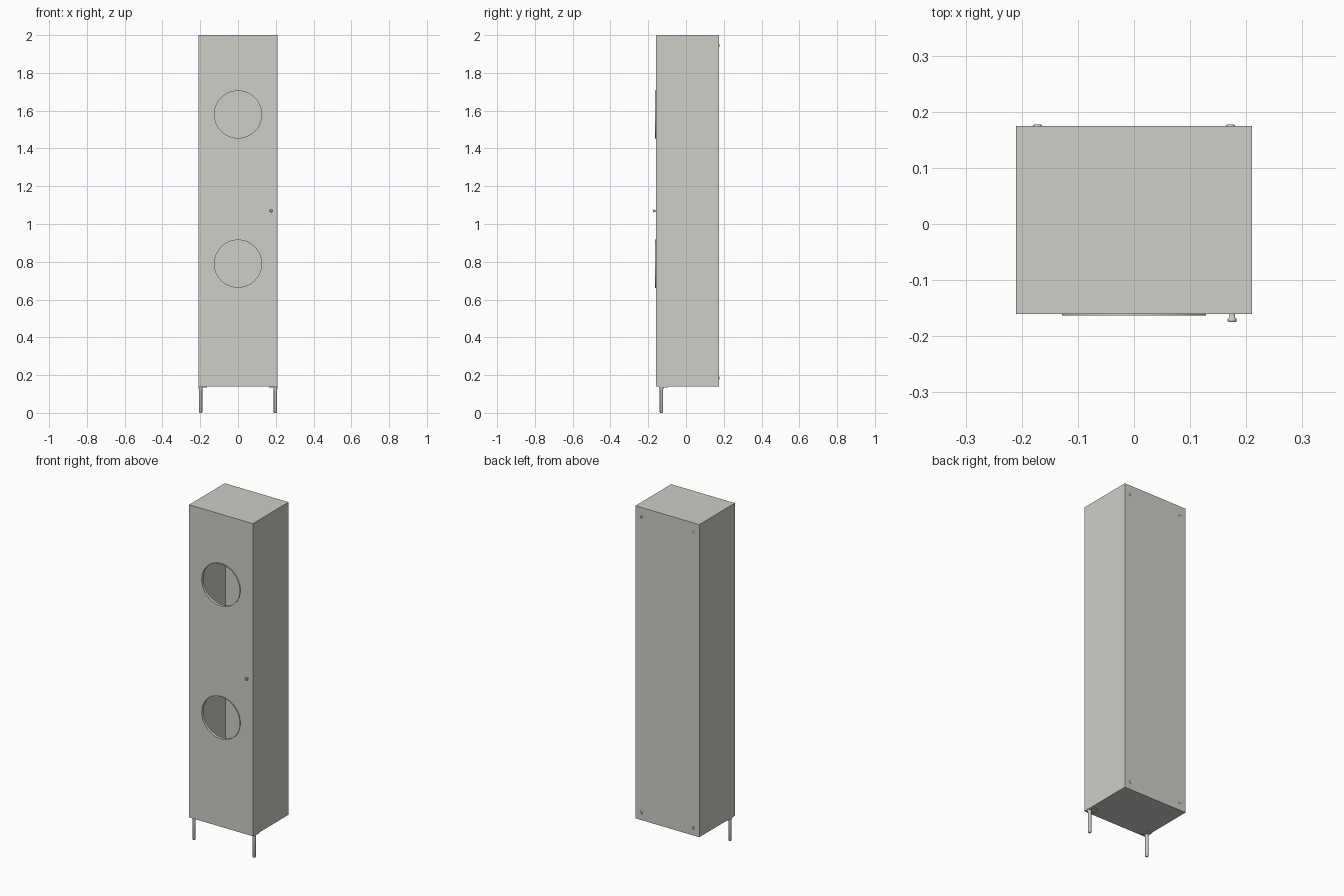
import bpy, bmesh, math
from mathutils import Matrix, Vector

if "Cube" in bpy.data.objects:
    bpy.data.objects.remove(bpy.data.objects["Cube"])


def material(name, rgb):
    m = bpy.data.materials.new(name)
    m.diffuse_color = (*rgb, 1)
    m.use_nodes = True
    m.node_tree.nodes["Principled BSDF"].inputs["Base Color"].default_value = m.diffuse_color
    return m


PAINT = material("warm_grey_paint", (0.62, 0.62, 0.575))


def add_object(name, bm):
    bmesh.ops.recalc_face_normals(bm, faces=bm.faces)
    me = bpy.data.meshes.new(name)
    bm.to_mesh(me)
    bm.free()
    me.materials.append(PAINT)
    ob = bpy.data.objects.new(name, me)
    bpy.context.collection.objects.link(ob)
    return ob


def box(name, lo, hi):
    bm = bmesh.new()
    lo, hi = Vector(lo), Vector(hi)
    bmesh.ops.create_cube(bm, size=1, matrix=Matrix.Translation((lo + hi) / 2)
                          @ Matrix.Diagonal((*(hi - lo), 1)))
    return add_object(name, bm)


def lathe(name, profile, matrix, sides=16):
    """Spin (radius, height) points round local z."""
    bm = bmesh.new()
    rings = []
    for r, z in profile:
        rings.append([bm.verts.new(matrix @ Vector((r * math.cos(a), r * math.sin(a), z)))
                      for a in (2 * math.pi * i / sides for i in range(sides))])
    for a, b in zip(rings, rings[1:]):
        for i in range(sides):
            j = (i + 1) % sides
            bm.faces.new((a[i], a[j], b[j], b[i]))
    bm.faces.new(rings[0])
    bm.faces.new(rings[-1])
    ob = add_object(name, bm)
    for p in ob.data.polygons:
        p.use_smooth = len(p.vertices) == 4
    return ob


W, FRONT, BACK, LOW, TOP, T = 0.21, -0.16, 0.175, 0.14, 2.0, 0.014
DOOR_BACK = FRONT + T
HOLES, HOLE_R = (0.79, 1.58), 0.125

# Hollow carcass
for s, side in ((-1, "left"), (1, "right")):
    xs = sorted((s * W, s * (W - T)))
    box(side + "_side", (xs[0], DOOR_BACK, LOW), (xs[1], BACK, TOP))
box("top_panel", (-W + T, DOOR_BACK, TOP - T), (W - T, BACK, TOP))
box("bottom_panel", (-W + T, DOOR_BACK, LOW), (W - T, BACK, LOW + T))
box("back_panel", (-W + T, BACK - T, LOW + T), (W - T, BACK, TOP - T))

# Door with two round openings
cu = bpy.data.curves.new("door_outline", 'CURVE')
cu.dimensions, cu.fill_mode, cu.extrude = '2D', 'BOTH', T / 2


def outline(points):
    sp = cu.splines.new('POLY')
    sp.points.add(len(points) - 1)
    for p, (x, y) in zip(sp.points, points):
        p.co = (x, y, 0, 1)
    sp.use_cyclic_u = True


outline([(-W, LOW), (W, LOW), (W, TOP), (-W, TOP)])
for z in HOLES:
    outline([(HOLE_R * math.cos(i * math.pi / 24), z + HOLE_R * math.sin(i * math.pi / 24))
             for i in range(48)])
tmp = bpy.data.objects.new("door_outline", cu)
bpy.context.collection.objects.link(tmp)
bpy.context.view_layer.update()
me = bpy.data.meshes.new_from_object(tmp.evaluated_get(bpy.context.evaluated_depsgraph_get()))
bpy.data.objects.remove(tmp)
bm = bmesh.new()
bm.from_mesh(me)
bmesh.ops.remove_doubles(bm, verts=bm.verts, dist=1e-5)
bm.transform(Matrix.Translation((0, FRONT + T / 2, 0)) @ Matrix.Rotation(math.pi / 2, 4, 'X'))
door = add_object("door", bm)
for p in door.data.polygons:
    p.use_smooth = False

# Thin raised rims round the openings
for n, z in enumerate(HOLES):
    bm = bmesh.new()
    loops = []
    for r, y in ((HOLE_R, FRONT + 0.002), (HOLE_R, FRONT - 0.003),
                 (HOLE_R + 0.003, FRONT - 0.003), (HOLE_R + 0.003, FRONT + 0.002)):
        loops.append([bm.verts.new((r * math.cos(i * math.pi / 24), y,
                                    z + r * math.sin(i * math.pi / 24))) for i in range(48)])
    for k in range(4):
        a, b = loops[k], loops[(k + 1) % 4]
        for i in range(48):
            j = (i + 1) % 48
            bm.faces.new((a[i], a[j], b[j], b[i]))
    add_object("opening_rim_%d" % (n + 1), bm)

# Door knob
lathe("door_knob", [(0.005, -0.002), (0.005, 0.006), (0.008, 0.009), (0.008, 0.013), (0.006, 0.015)],
      Matrix.Translation((0.175, FRONT, 1.07)) @ Matrix.Rotation(math.pi / 2, 4, 'X'))

# Two front legs with mounting plates and flared tops
for s, side in ((-1, "left"), (1, "right")):
    x, y = s * 0.198, -0.13
    lathe(side + "_front_leg",
          [(0.006, 0), (0.009, 0.004), (0.009, 0.122), (0.011, 0.134), (0.011, LOW)],
          Matrix.Translation((x, y, 0)))
    xs = sorted((s * 0.208, s * 0.165))
    box(side + "_leg_plate", (xs[0], -0.142, LOW - 0.006), (xs[1], -0.095, LOW))

# Screw caps on the back corners
for sx in (-1, 1):
    for z in (0.185, 1.945):
        lathe("back_screw_cap", [(0.008, -0.002), (0.008, 0.001), (0.006, 0.002)],
              Matrix.Translation((sx * 0.172, BACK, z)) @ Matrix.Rotation(-math.pi / 2, 4, 'X'), 12)
